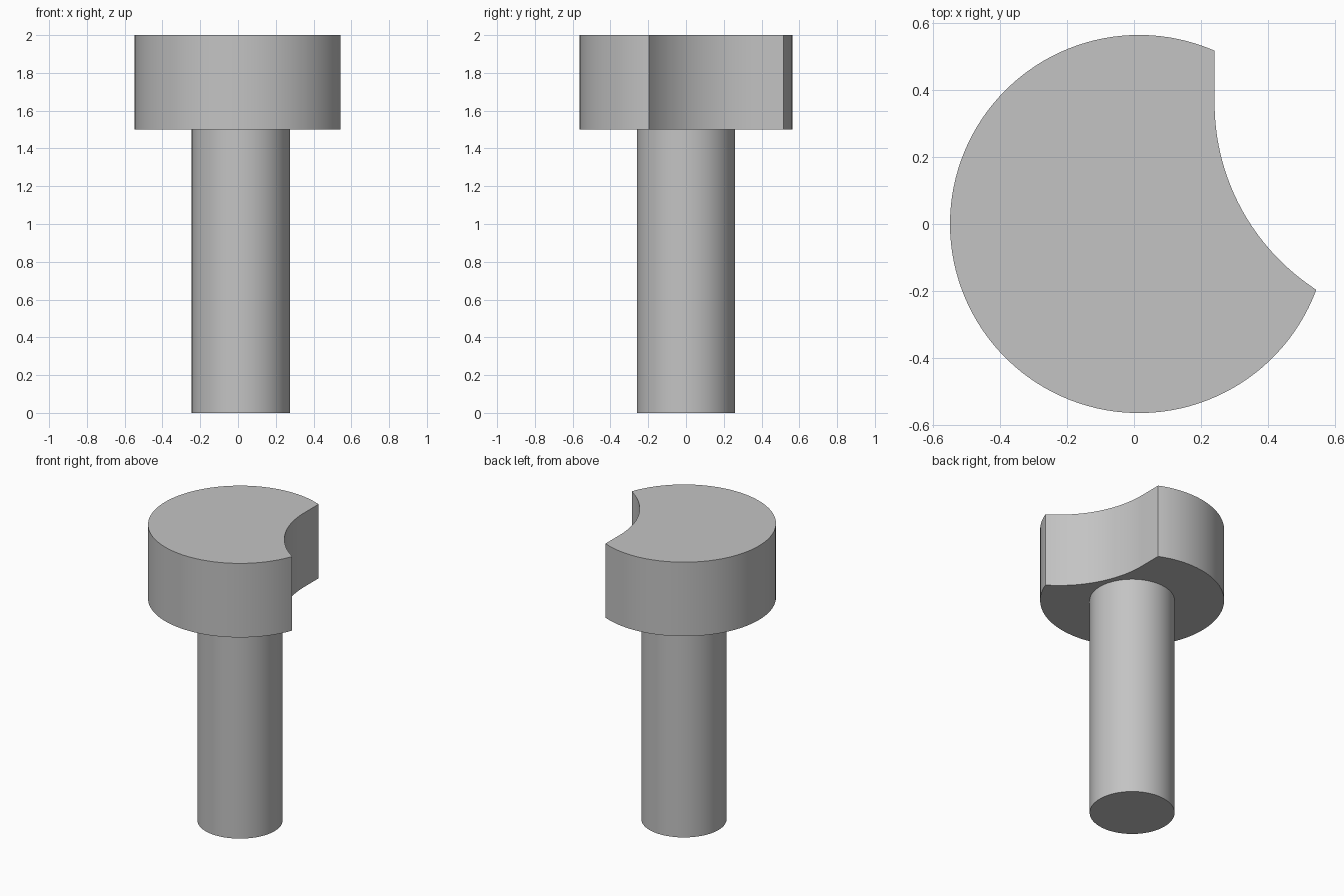
import bpy
import bmesh
from math import radians, cos, sin

cube = bpy.data.objects.get("Cube")
if cube:
    bpy.data.objects.remove(cube, do_unlink=True)

AXIS_X = 0.015

grey = bpy.data.materials.new("plain grey")
GREY = (0.55, 0.55, 0.55, 1)
grey.diffuse_color = GREY
grey.use_nodes = True
grey.node_tree.nodes["Principled BSDF"].inputs["Base Color"].default_value = GREY


def arc(cx, cy, r, start, end, steps):
    """Points along an arc, angles in degrees."""
    angles = [radians(start + (end - start) * i / steps) for i in range(steps + 1)]
    return [(cx + r * cos(a), cy + r * sin(a)) for a in angles]


def extrude_profile(name, outline, bottom, top):
    """Solid prism from a counter-clockwise outline."""
    bm = bmesh.new()
    face = bm.faces.new([bm.verts.new((x, y, bottom)) for x, y in outline])
    result = bmesh.ops.extrude_face_region(bm, geom=[face], use_keep_orig=True)
    raised = [g for g in result["geom"] if isinstance(g, bmesh.types.BMVert)]
    bmesh.ops.translate(bm, verts=raised, vec=(0, 0, top - bottom))
    bmesh.ops.recalc_face_normals(bm, faces=bm.faces)
    mesh = bpy.data.meshes.new(name)
    bm.to_mesh(mesh)
    bm.free()
    mesh.materials.append(grey)
    obj = bpy.data.objects.new(name, mesh)
    bpy.context.collection.objects.link(obj)
    bpy.ops.object.select_all(action="DESELECT")
    obj.select_set(True)
    bpy.context.view_layer.objects.active = obj
    bpy.ops.object.shade_smooth_by_angle(angle=radians(15))
    return obj


# Round shaft
extrude_profile("shaft", arc(AXIS_X, 0, 0.26, 0, 360, 96)[:-1], 0, 1.5)

# Round head with a hollow notch that ends in a short straight flank
rim = arc(AXIS_X, 0, 0.563, 66.4, 339.6, 96)
notch = arc(0.901, 0.36, 0.661, 237.2, 180, 32)
extrude_profile("notched_head", rim + notch[1:], 1.5, 2)
